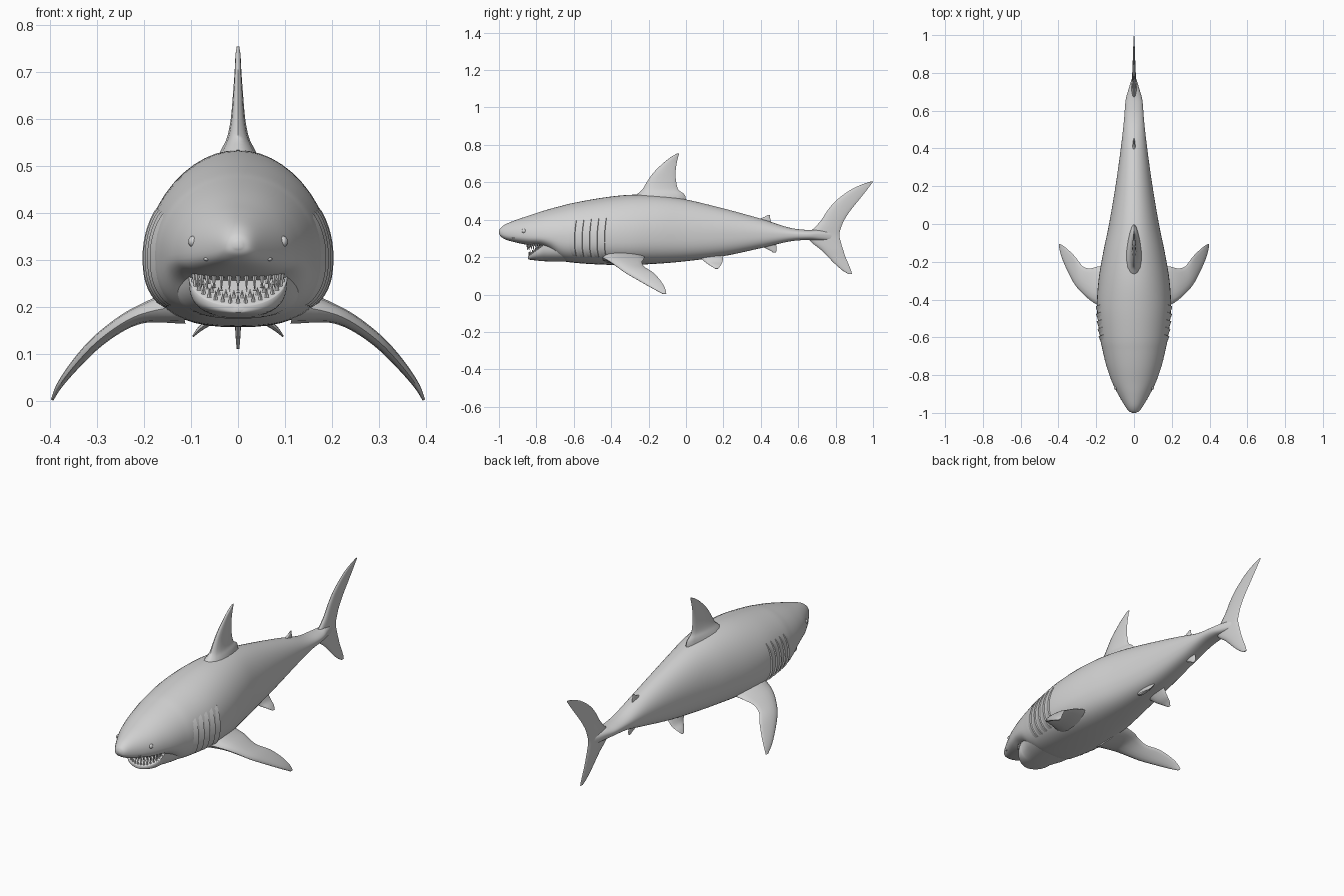
import bpy, bmesh, math
from mathutils import Vector, Matrix

cube = bpy.data.objects.get("Cube")
if cube:
    bpy.data.objects.remove(cube, do_unlink=True)

GREY = (0.65, 0.65, 0.65, 1.0)
skin = bpy.data.materials.new("skin_grey")
skin.use_nodes = True
skin.diffuse_color = GREY
skin.node_tree.nodes["Principled BSDF"].inputs["Base Color"].default_value = GREY


def finish(name, bm, mirror=False, angle=50):
    bmesh.ops.recalc_face_normals(bm, faces=bm.faces[:])
    mesh = bpy.data.meshes.new(name)
    bm.to_mesh(mesh)
    bm.free()
    mesh.materials.append(skin)
    obj = bpy.data.objects.new(name, mesh)
    bpy.context.collection.objects.link(obj)
    bpy.ops.object.select_all(action='DESELECT')
    obj.select_set(True)
    bpy.context.view_layer.objects.active = obj
    bpy.ops.object.shade_smooth_by_angle(angle=math.radians(angle))
    if mirror:
        obj.modifiers.new("mirror", 'MIRROR')
    return obj


def add_loft(bm, rings):
    """Skin a list of closed rings and cap both ends."""
    loops = [[bm.verts.new(p) for p in ring] for ring in rings]
    n = len(loops[0])
    for a, b in zip(loops, loops[1:]):
        for i in range(n):
            j = (i + 1) % n
            bm.faces.new((a[i], a[j], b[j], b[i]))
    bm.faces.new(loops[0][::-1])
    bm.faces.new(loops[-1])


def smooth_rows(rows, steps):
    """Catmull-Rom refinement of a table of rows."""
    pts = [Vector(r) for r in rows]
    pts = [2 * pts[0] - pts[1]] + pts + [2 * pts[-1] - pts[-2]]
    out = []
    for p, q, r, s in zip(pts, pts[1:], pts[2:], pts[3:]):
        for k in range(steps):
            t = k / steps
            out.append(0.5 * (2 * q + (r - p) * t + (2 * p - 5 * q + 4 * r - s) * t * t
                              + (3 * q - p - 3 * r + s) * t ** 3))
    return out + [pts[-2]]


def section_point(row, a):
    """Point on a cross-section: round back, fuller belly."""
    y, top, mid, low, w = row
    c, s = math.cos(a), math.sin(a)
    if s >= 0:
        return Vector((w * c, y, mid + (top - mid) * s))
    e = 2 / 2.6
    return Vector((math.copysign(w * abs(c) ** e, c), y, mid - (mid - low) * abs(s) ** e))


def section(row, n=48):
    return [section_point(row, math.tau * i / n) for i in range(n)]


# Body: y, top, widest height, bottom, half width
BODY = smooth_rows([
    (-1, .340, .333, .326, .008), (-.99, .357, .33, .31, .028), (-.96, .378, .325, .292, .05),
    (-.9, .402, .318, .276, .085), (-.84, .422, .315, .264, .115), (-.78, .442, .312, .258, .137),
    (-.73, .457, .31, .235, .152), (-.67, .473, .31, .185, .166), (-.6, .49, .31, .17, .18),
    (-.45, .517, .31, .16, .196), (-.3, .533, .31, .158, .188), (-.15, .53, .32, .165, .163),
    (0, .508, .32, .178, .132), (.2, .46, .325, .205, .098), (.4, .405, .325, .248, .07),
    (.55, .358, .322, .283, .053), (.65, .345, .32, .292, .045), (.71, .345, .32, .29, .03),
    (.78, .335, .315, .29, .008)], 5)
bm = bmesh.new()
add_loft(bm, [section(r) for r in BODY])
finish("body", bm)


def body_row(y):
    for a, b in zip(BODY, BODY[1:]):
        if a[0] <= y <= b[0]:
            return a.lerp(b, (y - a[0]) / (b[0] - a[0]))
    return BODY[-1]


def on_body(y, z):
    """Surface point on the +x flank at a given length and height."""
    row = body_row(y)
    angles = [math.radians(d) for d in range(-88, 89)]
    return min((section_point(row, a) for a in angles), key=lambda p: abs(p.z - z))


# Lower jaw: rounded in plan, with its top sloping up to the mouth corners
def lip(t, inset=0.0):
    c, s = math.cos(t), math.sin(t)
    return Vector(((.105 - inset) * s, -.76 - (.085 - inset) * c, .27 - (.085 - inset) * .76 * c))


jaw_rows = []
for i in range(1, 13):
    p = lip(math.pi / 2 * i / 12)
    jaw_rows.append((p.y, p.z, p.z - .005, .178 + .012 * (1 - i / 12), p.x))
jaw_rows += [(-.70, .268, .262, .176, .13), (-.62, .268, .262, .176, .15)]
bm = bmesh.new()
add_loft(bm, [section(r) for r in jaw_rows])
finish("lower_jaw", bm)


# Teeth
def add_tooth(bm, base, direction, length, radius):
    d = Vector(direction).normalized()
    place = Matrix.Translation(base + d * length / 2) @ d.to_track_quat('Z', 'Y').to_matrix().to_4x4()
    bmesh.ops.create_cone(bm, cap_ends=True, segments=6, radius1=radius, radius2=.0005,
                          depth=length, matrix=place)


bm = bmesh.new()
for row, (inset, count) in enumerate(((.008, 17), (.022, 14), (.036, 11))):
    for i in range(count):
        t = math.radians(-78 + 156 * i / (count - 1))
        add_tooth(bm, lip(t, inset) - Vector((0, 0, .003)), (0, -.2 + .3 * row, 1), .02 - .003 * row, .005)
finish("lower_teeth", bm)

bm = bmesh.new()
for i in range(15):
    t = math.radians(-75 + 150 * i / 14)
    base = Vector((.096 * math.sin(t), -.768 - .08 * math.cos(t), .272))
    add_tooth(bm, base, (0, 0, -1), .026 + .008 * math.cos(t), .007)
finish("upper_teeth", bm)


# Fins: each station is x, z, leading y, trailing y, half thickness
def fin(name, stations, mirror=False, steps=4, n=16):
    rows = smooth_rows(stations, steps)
    rings = []
    for i, (x, z, lead, trail, thick) in enumerate(rows):
        a, b = rows[max(i - 1, 0)], rows[min(i + 1, len(rows) - 1)]
        span = Vector((b[0] - a[0], 0, b[1] - a[1])).normalized()
        normal = Vector((span.z, 0, -span.x))
        ring = []
        for k in range(n):
            c, s = math.cos(math.tau * k / n), math.sin(math.tau * k / n)
            y = (lead + trail) / 2 + (trail - lead) / 2 * c
            ring.append(Vector((x, y, z)) + normal * (thick * s * (.85 - .35 * c)))
        rings.append(ring)
    bm = bmesh.new()
    add_loft(bm, rings)
    return finish(name, bm, mirror)


def upright(rows):
    return [(0,) + r for r in rows]


fin("dorsal_fin", upright([
    (.47, -.34, 0, .07), (.53, -.27, -.005, .042), (.56, -.235, -.04, .026), (.60, -.21, -.052, .017),
    (.65, -.175, -.056, .012), (.70, -.125, -.05, .008), (.735, -.08, -.042, .006),
    (.754, -.048, -.036, .003)]))
fin("tail_fin", upright([
    (.111, .865, .887, .003), (.13, .835, .882, .005), (.16, .80, .87, .007), (.20, .76, .853, .009),
    (.24, .72, .84, .012), (.28, .67, .828, .014), (.32, .65, .82, .015), (.36, .69, .83, .014),
    (.40, .725, .847, .012), (.45, .757, .88, .01), (.50, .80, .92, .008), (.55, .865, .96, .006),
    (.58, .92, .983, .004), (.603, .985, 1, .002)]))
fin("second_dorsal_fin", upright([
    (.36, .34, .46, .014), (.40, .385, .452, .008), (.415, .42, .449, .005), (.426, .435, .448, .002)]))
fin("anal_fin", upright([
    (.28, .38, .48, .014), (.25, .42, .484, .008), (.235, .45, .484, .005), (.225, .465, .48, .002)]))
fin("pectoral_fins", [
    (.12, .205, -.46, -.22, .045), (.19, .19, -.43, -.225, .025), (.23, .175, -.405, -.235, .019),
    (.27, .15, -.37, -.225, .016), (.31, .117, -.325, -.175, .014), (.35, .073, -.25, -.135, .011),
    (.38, .033, -.18, -.112, .007), (.395, .003, -.125, -.105, .003)], mirror=True)
fin("pelvic_fins", [
    (.03, .21, .06, .20, .02), (.055, .175, .10, .195, .01), (.08, .155, .13, .185, .006),
    (.096, .138, .155, .172, .002)], mirror=True)

# Gill flaps: thin raised strips that follow the flank
bm = bmesh.new()
for g in range(5):
    back = -.585 + .04 * g
    rings = []
    for i in range(17):
        f = i / 16
        a = math.radians(-45 + 76 * f)
        out = Vector((math.cos(a), 0, math.sin(a)))
        lift = .008 * math.sin(math.pi * f) ** .5 if 0 < i < 16 else 0
        sweep = -.012 * math.sin(math.pi * f)
        ring = []
        for dy, off in ((-.034, -.002), (0, lift - .001), (.004, -.004)):
            ring.append(section_point(body_row(back + dy + sweep), a) + out * off)
        rings.append(ring)
    add_loft(bm, rings)
finish("gill_flaps", bm, mirror=True, angle=40)


# Eyes and nostrils
def bump(name, y, z, size, sink):
    p = on_body(y, z) - Vector((sink, 0, 0))
    bm = bmesh.new()
    bmesh.ops.create_uvsphere(bm, u_segments=16, v_segments=10, radius=1,
                              matrix=Matrix.Translation(p) @ Matrix.Diagonal((*size, 1)))
    finish(name, bm, mirror=True)


bump("eyes", -.866, .34, (.01, .012, .012), .004)
bump("nostrils", -.92, .302, (.006, .01, .004), .003)
